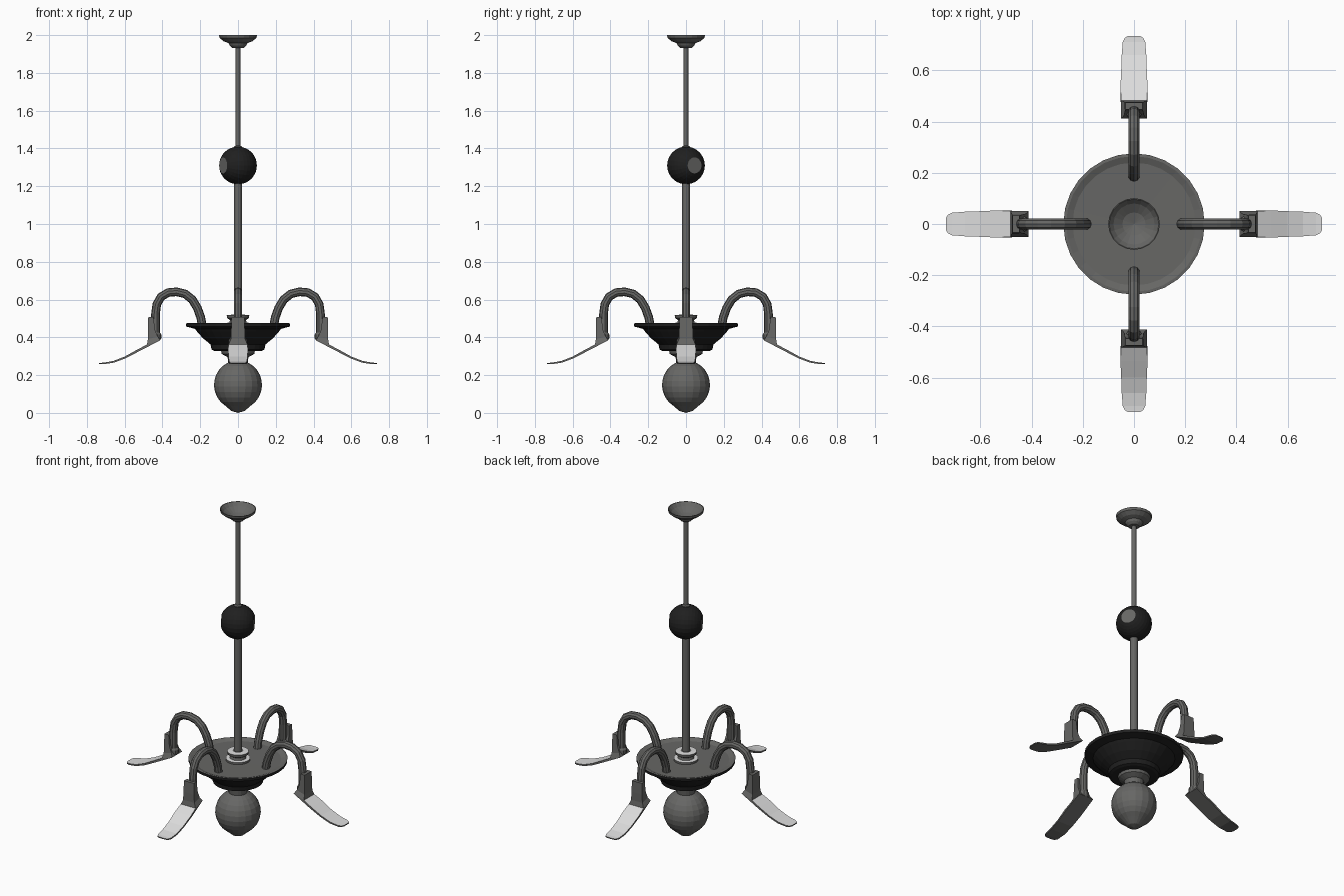
import bpy, bmesh, math
from mathutils import Matrix, Vector

if "Cube" in bpy.data.objects:
    bpy.data.objects.remove(bpy.data.objects["Cube"])


def material(name, c):
    m = bpy.data.materials.new(name)
    m.diffuse_color = (*c, 1)
    m.use_nodes = True
    m.node_tree.nodes["Principled BSDF"].inputs["Base Color"].default_value = m.diffuse_color
    return m


GREY = material("dark grey metal", (0.135, 0.135, 0.13))
BLACK = material("black enamel", (0.014, 0.014, 0.014))
LIGHT = material("light grey", (0.72, 0.72, 0.72))


def finish(name, bm, mats, smooth=None):
    bmesh.ops.remove_doubles(bm, verts=bm.verts, dist=1e-5)
    bmesh.ops.recalc_face_normals(bm, faces=bm.faces)
    me = bpy.data.meshes.new(name)
    bm.to_mesh(me)
    bm.free()
    for m in mats:
        me.materials.append(m)
    ob = bpy.data.objects.new(name, me)
    bpy.context.collection.objects.link(ob)
    if smooth:
        bpy.ops.object.select_all(action='DESELECT')
        ob.select_set(True)
        bpy.context.view_layer.objects.active = ob
        bpy.ops.object.shade_smooth_by_angle(angle=math.radians(smooth))
    return ob


def loft(bm, rings, mat_of=lambda i, j: 0, caps=True):
    """Skin a row of closed vertex rings."""
    rows = [[bm.verts.new(p) for p in r] for r in rings]
    n = len(rows[0])
    for i in range(len(rows) - 1):
        for j in range(n):
            k = (j + 1) % n
            f = bm.faces.new((rows[i][j], rows[i][k], rows[i + 1][k], rows[i + 1][j]))
            f.material_index = mat_of(i, j)
    if caps:
        bm.faces.new(rows[0][::-1]).material_index = mat_of(-1, 0)
        bm.faces.new(rows[-1]).material_index = mat_of(len(rows), 0)


def lathe(name, profile, mats, segs=20, mat_of=lambda i, j: 0, smooth=None):
    """Turn (radius, z) points around z."""
    bm = bmesh.new()
    loft(bm, [[(max(r, 1e-4) * math.cos(2 * math.pi * j / segs),
                max(r, 1e-4) * math.sin(2 * math.pi * j / segs), z)
               for j in range(segs)] for r, z in profile], mat_of)
    return finish(name, bm, mats, smooth)


# Ceiling cup, open at the top
lathe("ceiling_cup", [(0.0, 1.945), (0.045, 1.957), (0.08, 1.98), (0.097, 2.0), (0.101, 2.0),
                      (0.098, 1.985), (0.075, 1.967), (0.05, 1.958), (0.044, 1.945),
                      (0.03, 1.932), (0.0, 1.93)], [GREY])

# Rods
lathe("upper_rod", [(0.013, 1.39), (0.013, 1.94)], [GREY], 12)
lathe("rod_cap", [(0.022, 1.395), (0.022, 1.41), (0.013, 1.415)], [GREY], 12)
lathe("lower_rod", [(0.022, 0.47), (0.022, 1.225)], [GREY], 12)

# Black ball turned on a level axis, with a flat grey disc at each end
R = 0.1
angles = [math.radians(25 + 130 * i / 12) for i in range(13)]
ball = lathe("middle_ball", [(R * math.sin(a), -R * math.cos(a)) for a in angles],
             [BLACK, GREY], 24, lambda i, j: 1 if i in (-1, 13) else 0)
ball.data.transform(Matrix.Translation((0, 0, 1.31))
                    @ Matrix.Rotation(math.radians(30), 4, 'Z')
                    @ Matrix.Rotation(math.radians(90), 4, 'Y'))

# Dish: grey inside, black outside
lathe("dish", [(0.0, 0.463), (0.24, 0.465), (0.265, 0.475), (0.276, 0.474), (0.274, 0.457),
               (0.228, 0.445), (0.218, 0.432), (0.185, 0.395), (0.145, 0.362),
               (0.14, 0.335), (0.125, 0.328), (0.0, 0.328)],
      [GREY, BLACK], 28, lambda i, j: 0 if i < 3 else 1)

# Collar on the dish, with light ledges
lathe("collar", [(0.068, 0.46), (0.068, 0.476), (0.046, 0.478), (0.042, 0.492),
                 (0.058, 0.502), (0.06, 0.518), (0.03, 0.52), (0.0, 0.52)],
      [GREY, LIGHT], 20, lambda i, j: 1 if i in (1, 5) else 0)

# Lower neck and hanging globe
lathe("globe_neck", [(0.09, 0.33), (0.086, 0.312), (0.055, 0.295), (0.05, 0.255)], [GREY])
globe = [(0.0, 0.0), (0.035, 0.01)]
for i in range(10):
    a = math.radians(-58 + 122 * i / 9)
    globe.append((0.127 * math.cos(a), 0.148 + 0.13 * math.sin(a)))
lathe("globe", globe + [(0.03, 0.272)], [GREY], 20)

# Arms: bent tube, socket and curved blade, repeated four times
PATH = [(0.188, 0.455), (0.197, 0.505), (0.215, 0.555), (0.242, 0.6), (0.28, 0.63), (0.325, 0.641),
        (0.37, 0.637), (0.408, 0.614), (0.43, 0.575), (0.437, 0.52), (0.437, 0.4)]
# blade sections: outer x, z, inner x, z, half width
BLADE = [(0.475, 0.507, 0.447, 0.507, 0.033), (0.477, 0.44, 0.44, 0.44, 0.036),
         (0.477, 0.39, 0.425, 0.405, 0.038), (0.482, 0.362, 0.412, 0.384, 0.05),
         (0.535, 0.334, 0.522, 0.327, 0.053), (0.6, 0.298, 0.595, 0.289, 0.05),
         (0.66, 0.275, 0.657, 0.266, 0.048), (0.71, 0.266, 0.71, 0.258, 0.044),
         (0.727, 0.265, 0.727, 0.258, 0.036), (0.735, 0.265, 0.735, 0.259, 0.022)]

for n in range(4):
    turn = Matrix.Rotation(n * math.pi / 2, 4, 'Z')

    bm = bmesh.new()
    rings = []
    for i, (x, z) in enumerate(PATH):
        a, b = PATH[max(i - 1, 0)], PATH[min(i + 1, len(PATH) - 1)]
        t = Vector((b[0] - a[0], 0, b[1] - a[1])).normalized()
        side = Vector((-t.z, 0, t.x))
        rings.append([Vector((x, 0, z)) + 0.023 * (side * math.cos(k * math.pi / 5)
                      + Vector((0, 1, 0)) * math.sin(k * math.pi / 5)) for k in range(10)])
    loft(bm, rings)
    finish(f"arm_tube_{n + 1}", bm, [GREY]).data.transform(turn)

    socket = lathe(f"arm_socket_{n + 1}", [(0.024, 0.385), (0.031, 0.395), (0.031, 0.415),
                                           (0.024, 0.425)], [GREY], 10)
    socket.data.transform(turn @ Matrix.Translation((0.437, 0, 0)))

    bm = bmesh.new()
    loft(bm, [[(xo, -w, zo), (xo, w, zo), (xi, w, zi), (xi, -w, zi)] for xo, zo, xi, zi, w in BLADE],
         lambda i, j: 1 if j == 0 and 3 <= i < len(BLADE) else 0)
    finish(f"blade_{n + 1}", bm, [GREY, LIGHT]).data.transform(turn)
